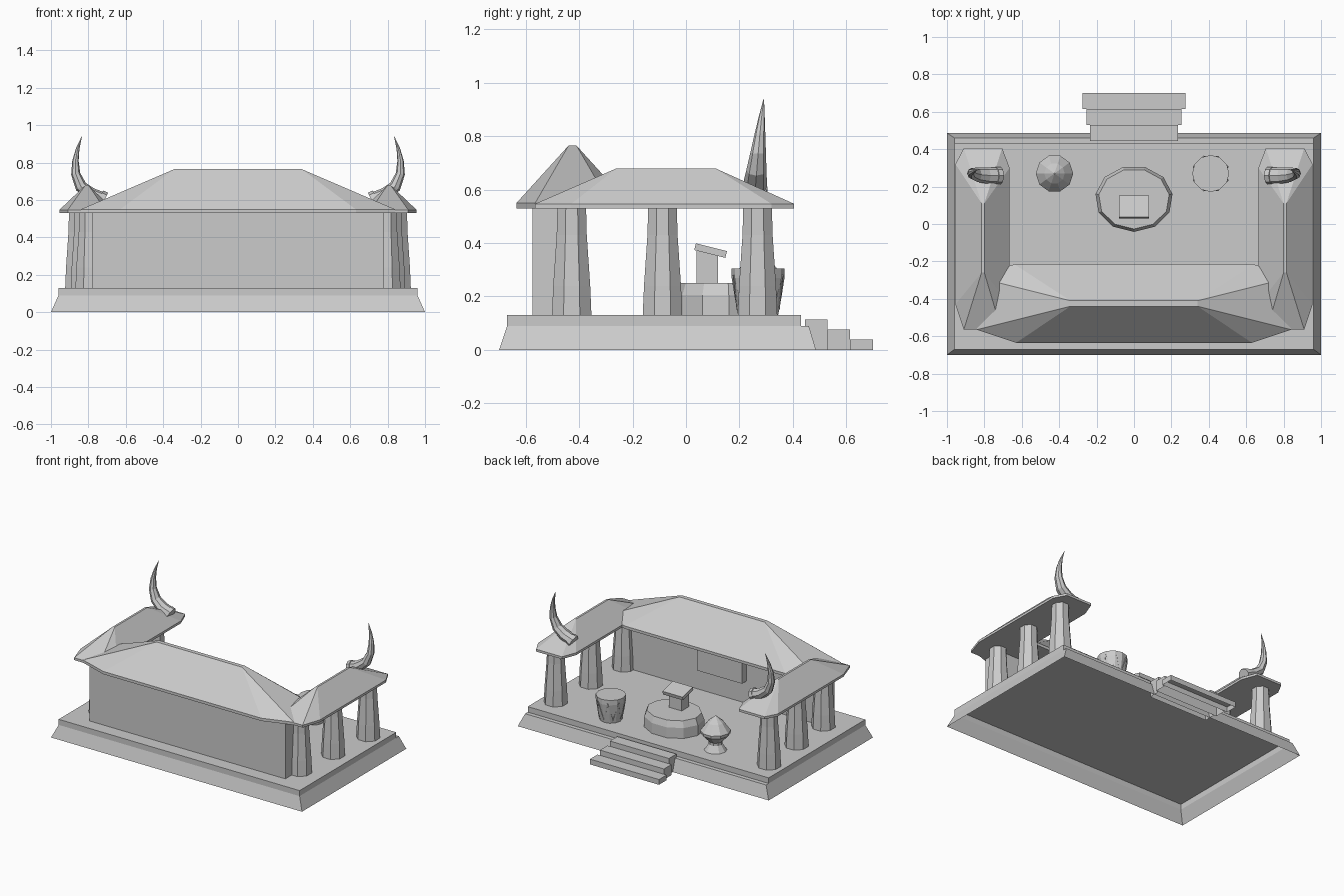
import bpy, bmesh, math
from mathutils import Vector, Matrix

if "Cube" in bpy.data.objects:
    bpy.data.objects.remove(bpy.data.objects["Cube"], do_unlink=True)

stone = bpy.data.materials.new("light_grey_stone")
stone.use_nodes = True
GREY = (0.6, 0.6, 0.6, 1)
stone.diffuse_color = GREY
stone.node_tree.nodes["Principled BSDF"].inputs["Base Color"].default_value = GREY


def finish(name, bm):
    bmesh.ops.recalc_face_normals(bm, faces=bm.faces[:])
    mesh = bpy.data.meshes.new(name)
    bm.to_mesh(mesh)
    bm.free()
    mesh.materials.append(stone)
    obj = bpy.data.objects.new(name, mesh)
    bpy.context.collection.objects.link(obj)
    return obj


def loft(name, rings, open_bottom=False):
    """Skin a list of equal-length point rings, capping the ends."""
    bm = bmesh.new()
    rows = [[bm.verts.new(p) for p in ring] for ring in rings]
    n = len(rows[0])
    for a, b in zip(rows, rows[1:]):
        for i in range(n):
            j = (i + 1) % n
            bm.faces.new((a[i], a[j], b[j], b[i]))
    if not open_bottom:
        bm.faces.new(rows[0])
    bm.faces.new(rows[-1])
    bmesh.ops.remove_doubles(bm, verts=bm.verts[:], dist=0.0001)
    return finish(name, bm)


def rect(x, y0, y1, z):
    return [(-x, y0, z), (x, y0, z), (x, y1, z), (-x, y1, z)]


def block(name, x, y0, y1, z0, z1, open_bottom=False):
    return loft(name, [rect(x, y0, y1, z0), rect(x, y0, y1, z1)], open_bottom)


def turned(name, centre, profile, sides, start=0.0, squash=1.0):
    """Faceted solid of revolution from (radius, height) pairs."""
    rings = []
    for r, z in profile:
        angles = [start + math.tau * i / sides for i in range(sides)]
        rings.append([(centre[0] + r * math.cos(a),
                       centre[1] + r * squash * math.sin(a), z) for a in angles])
    return loft(name, rings)


def hull(name, points):
    bm = bmesh.new()
    for p in points:
        bm.verts.new(p)
    bmesh.ops.convex_hull(bm, input=bm.verts[:])
    bmesh.ops.dissolve_limit(bm, angle_limit=0.01, verts=bm.verts[:], edges=bm.edges[:])
    return finish(name, bm)


def rod(name, p, q, r, sides=4):
    p, q = Vector(p), Vector(q)
    d = q - p
    turn = d.to_track_quat('Z', 'Y').to_matrix().to_4x4()
    bm = bmesh.new()
    bmesh.ops.create_cone(bm, cap_ends=True, segments=sides, radius1=r, radius2=r,
                          depth=d.length, matrix=Matrix.Translation((p + q) / 2) @ turn)
    return finish(name, bm)


# Hollow plinth: sloped skirt, back ledge and raised floor
loft("plinth", [rect(1, -0.7, 0.487, 0), rect(0.96, -0.67, 0.46, 0.09),
                rect(0.96, -0.67, 0.43, 0.09), rect(0.96, -0.67, 0.43, 0.13)], True)

# Entrance steps, hollow underneath
for i in range(3):
    block(f"step_{i + 1}", 0.275 - 0.02 * i, 0.615 - 0.085 * i, 0.7 - 0.085 * i,
          0, 0.038 * (i + 1), True)

# Closed wall with a panel on its inner face
block("wall", 0.78, -0.575, -0.43, 0.13, 0.54)
block("wall_panel", 0.18, -0.43, -0.38, 0.29, 0.5)

# Main hipped roof with clipped corners
eave = [(0.84, -0.565), (0.63, -0.635), (0.64, -0.215), (0.84, -0.285)]
points = [(s * x, y, z) for s in (-1, 1) for x, y in eave for z in (0.53, 0.55)]
points += [(s * 0.34, y, 0.765) for s in (-1, 1) for y in (-0.44, -0.41)]
hull("main_roof", points)

side_eave = [(0.91, 0.405), (0.705, 0.405), (0.665, 0.3), (0.665, -0.43),
             (0.71, -0.565), (0.91, -0.565), (0.955, -0.43), (0.955, 0.32)]
horn_path = [(0.72, 0.603, 0.044), (0.785, 0.628, 0.044), (0.84, 0.672, 0.038),
             (0.868, 0.74, 0.029), (0.869, 0.81, 0.02), (0.857, 0.875, 0.011),
             (0.835, 0.94, 0.001)]

for s, side in ((1, "left"), (-1, "right")):
    # Side wing roof
    points = [(s * x, y, z) for x, y in side_eave for z in (0.53, 0.547)]
    points += [(s * x, y, 0.68) for x in (0.8, 0.815) for y in (-0.26, 0.11)]
    hull(f"{side}_wing_roof", points)

    # Tapered columns, stepping inwards towards the wall
    for i, (x, y) in enumerate(((0.85, 0.268), (0.82, -0.088), (0.795, -0.428))):
        turned(f"{side}_column_{i + 1}", (s * x, y),
               [(0.08, 0.13), (0.075, 0.24), (0.061, 0.43), (0.058, 0.54)], 8, math.pi / 8)

    # Curved horn, swept along its path
    rings = []
    for i, (x, z, r) in enumerate(horn_path):
        a = horn_path[max(i - 1, 0)]
        b = horn_path[min(i + 1, len(horn_path) - 1)]
        t = Vector((b[0] - a[0], 0, b[1] - a[1])).normalized()
        across = Vector((t.z, 0, -t.x))
        ring = []
        for k in range(8):
            ang = math.tau * k / 8
            p = Vector((x, 0.292 - 0.75 * r, z)) + across * (r * 0.85 * math.cos(ang))
            p.y += r * math.sin(ang)
            ring.append((s * p.x, p.y, p.z))
        rings.append(ring)
    loft(f"{side}_horn", rings)
    rod(f"{side}_horn_collar", (s * 0.715, 0.259, 0.596), (s * 0.74, 0.259, 0.608), 0.047, 8)

# Round dais with a lectern
turned("dais", (0, 0.135), [(0.208, 0.13), (0.208, 0.205), (0.19, 0.25)], 11,
       -math.pi / 2, 0.85)
block("lectern_post", 0.05, 0.04, 0.12, 0.25, 0.37)
top = block("lectern_top", 0.08, -0.06, 0.06, -0.013, 0.013)
top.location = (0, 0.092, 0.372)
top.rotation_euler.x = math.radians(-14)

# Drum with zigzag lacing
DRUM = (0.41, 0.27)
turned("drum", DRUM, [(0.075, 0.13), (0.088, 0.2), (0.099, 0.27), (0.099, 0.305)], 12)


def on_drum(k, r, z):
    a = math.tau * k / 16
    return (DRUM[0] + r * math.cos(a), DRUM[1] + r * math.sin(a), z)


for k in range(16):
    high, low = (k, k + 1) if k % 2 else (k + 1, k)
    rod(f"drum_lace_{k + 1}", on_drum(high, 0.099, 0.28), on_drum(low, 0.077, 0.15), 0.004)

# Covered urn on a flared foot
turned("urn", (-0.425, 0.27),
       [(0.075, 0.13), (0.045, 0.175), (0.045, 0.195), (0.098, 0.25), (0.1, 0.27),
        (0.055, 0.33), (0.002, 0.375)], 10)
